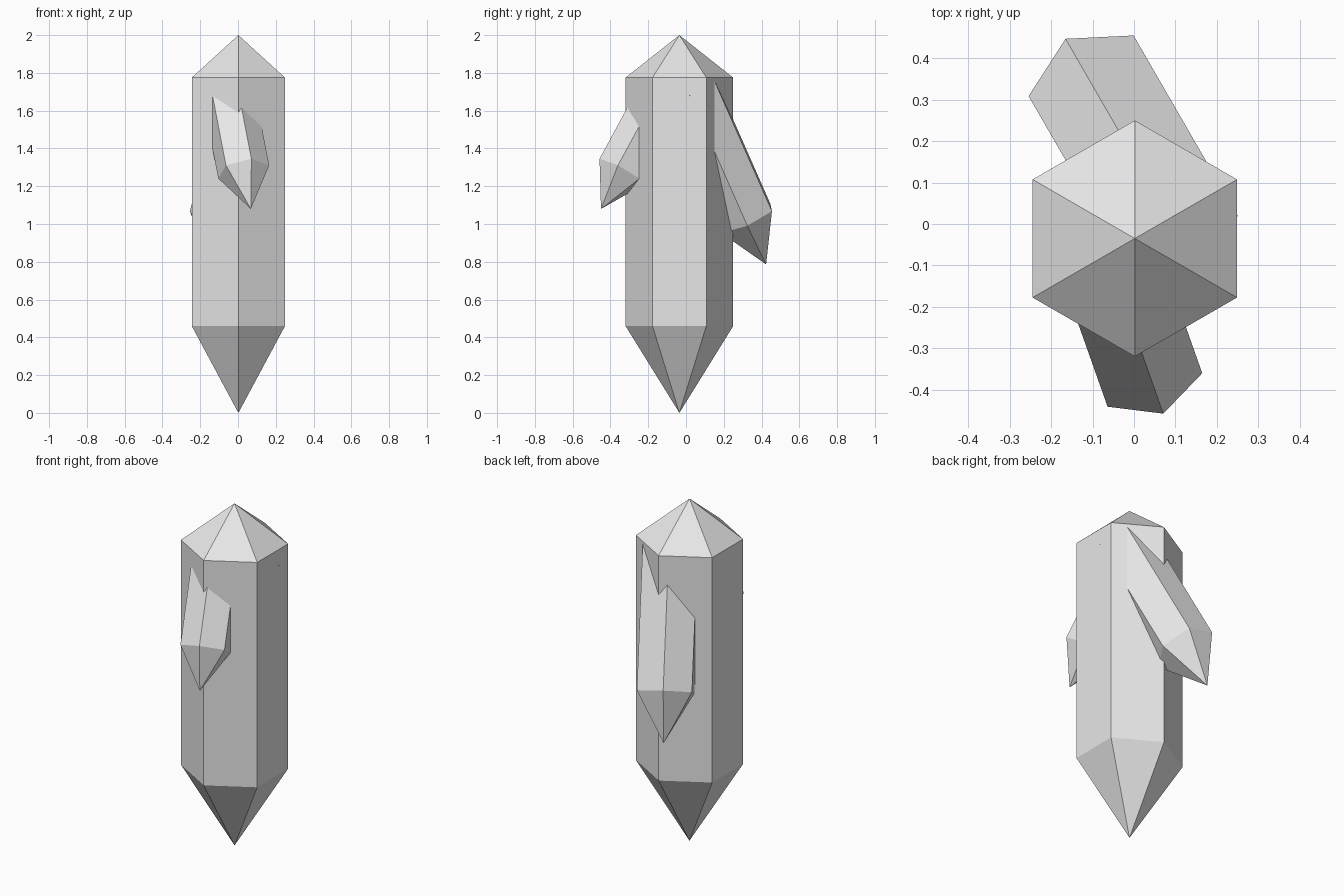
import bpy
import math
from mathutils import Matrix, Vector

cube = bpy.data.objects.get("Cube")
if cube:
    bpy.data.objects.remove(cube)

stone = bpy.data.materials.new("pale grey crystal")
stone.use_nodes = True
GREY = (0.8, 0.8, 0.8, 1.0)
stone.diffuse_color = GREY
stone.node_tree.nodes["Principled BSDF"].inputs["Base Color"].default_value = GREY


def crystal(name, tip, radius, root, body, cap, tilt=0, turn=0):
    """Six-sided prism with a point at each end, standing on its lower tip."""
    verts = [Vector((0, 0, 0))]
    for z in (root, root + body):
        for i in range(6):
            a = math.radians(60 * i - 90)
            verts.append(Vector((radius * math.cos(a), radius * math.sin(a), z)))
    verts.append(Vector((0, 0, root + body + cap)))

    faces = []
    for i in range(6):
        low, low_next = 1 + i, 1 + (i + 1) % 6
        high, high_next = low + 6, low_next + 6
        faces += [(0, low_next, low),
                  (low, low_next, high_next, high),
                  (high, high_next, 13)]

    mesh = bpy.data.meshes.new(name)
    mesh.from_pydata(verts, [], faces)
    mesh.materials.append(stone)
    obj = bpy.data.objects.new(name, mesh)
    obj.matrix_world = (Matrix.Translation(tip)
                        @ Matrix.Rotation(math.radians(turn), 4, "Z")
                        @ Matrix.Rotation(math.radians(tilt), 4, "X"))
    bpy.context.collection.objects.link(obj)
    return obj


# Tall upright crystal
crystal("main_crystal", (0.002, -0.035, 0), 0.285, 0.46, 1.315, 0.225)
# Small shoots leaning out of the front and the back
crystal("front_shoot", (0.068, -0.45, 1.08), 0.14, 0.226, 0.52, 0.11, -30, 19.5)
crystal("back_shoot", (-0.152, 0.424, 0.786), 0.169, 0.273, 0.775, 0.133, 27, 30)
